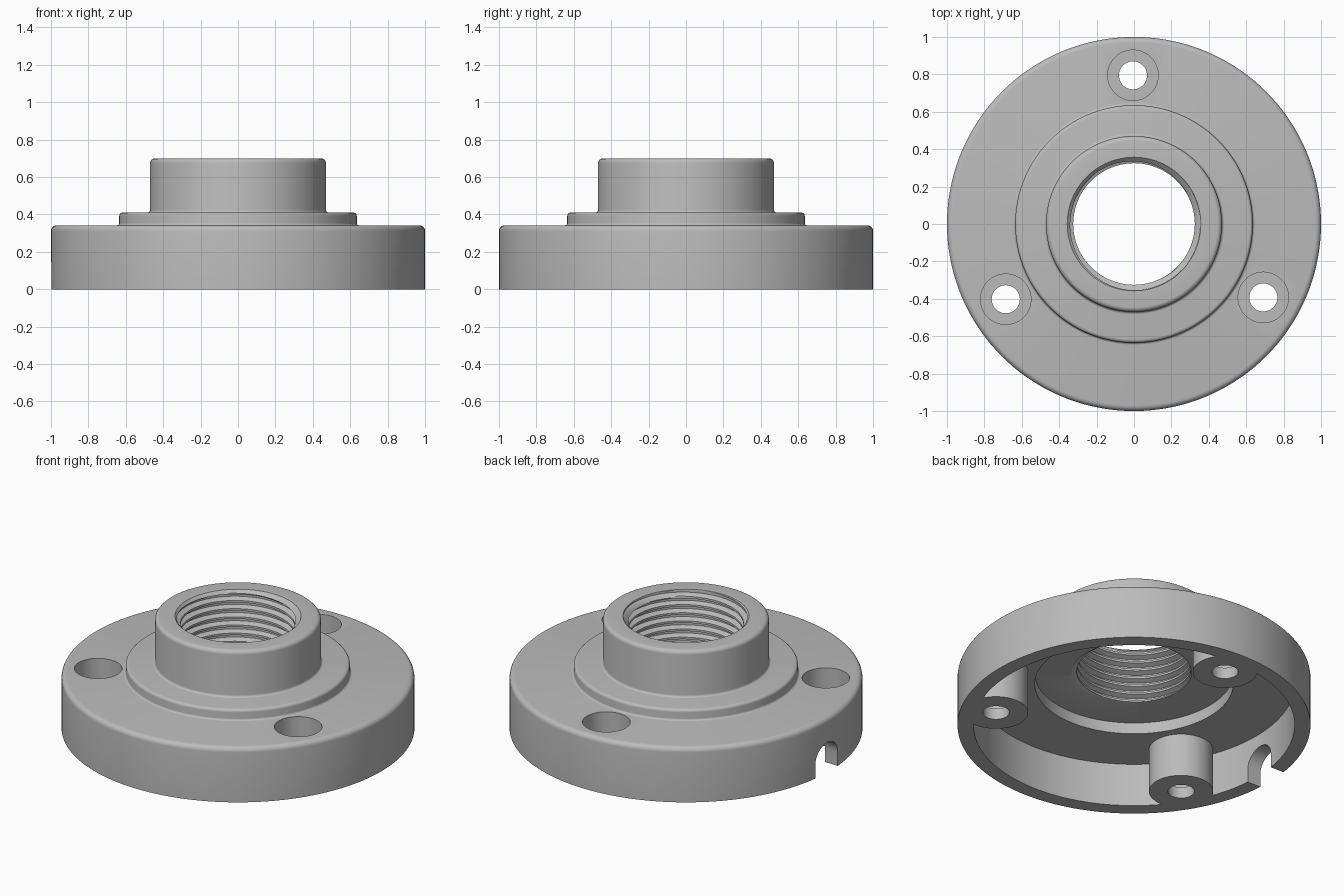
import bpy, bmesh, math
from math import sin, cos, pi
from mathutils import Vector, Matrix

if "Cube" in bpy.data.objects:
    bpy.data.objects.remove(bpy.data.objects["Cube"])

SEG = 144                      # divisions around the axis
BORE_LOW, BORE_TOP = 0.34, 0.70
MINOR, MAJOR, PITCH, STEPS = 0.325, 0.355, 0.051, 8
HOLE_RING = 0.795
HOLE_ANGLES = [math.radians(90.4 + 120 * i) for i in range(3)]

metal = bpy.data.materials.new("grey metal")
metal.use_nodes = True
grey = (0.5, 0.5, 0.5, 1)
metal.diffuse_color = grey
metal.node_tree.nodes["Principled BSDF"].inputs["Base Color"].default_value = grey


def make_object(name, bm):
    bmesh.ops.recalc_face_normals(bm, faces=bm.faces)
    mesh = bpy.data.meshes.new(name)
    bm.to_mesh(mesh)
    bm.free()
    mesh.materials.append(metal)
    obj = bpy.data.objects.new(name, mesh)
    bpy.context.collection.objects.link(obj)
    return obj


def rounded(corners, steps=5):
    """Turn (radius, height, fillet) corners into a profile with arcs."""
    out = []
    for i, (r, z, f) in enumerate(corners):
        p = Vector((r, z))
        if not f:
            out.append(p)
            continue
        a = (Vector(corners[i - 1][:2]) - p).normalized() * f
        b = (Vector(corners[i + 1][:2]) - p).normalized() * f
        for k in range(steps + 1):
            t = k / steps * pi / 2
            out.append(p + a * (1 - sin(t)) + b * (1 - cos(t)))
    return out


def thread_radius(z, turn):
    """Helical V thread with a chamfered mouth."""
    wave = abs(2 * ((z / PITCH - turn) % 1) - 1)
    depth = min(max((wave - 0.25) / 0.5, 0), 1)
    return max(MINOR + (MAJOR - MINOR) * depth, 0.357 - (BORE_TOP - z))


def add_strip(bm, point, rows):
    """Skin a grid; point(row, turn) gives radius and height."""
    grid = []
    for row in range(rows):
        ring = []
        for c in range(SEG + 1):
            r, z = point(row, c / SEG)
            a = 2 * pi * c / SEG
            ring.append(bm.verts.new((r * cos(a), r * sin(a), z)))
        grid.append(ring)
    for low, high in zip(grid, grid[1:]):
        for c in range(SEG):
            bm.faces.new((low[c], low[c + 1], high[c + 1], high[c]))


def thread_point(row, turn):
    z = BORE_LOW + PITCH * (row / STEPS - 1.5 + turn)
    z = min(max(z, BORE_LOW), BORE_TOP)
    # phase is measured from the bottom of the bore
    return thread_radius(z, turn + BORE_LOW / PITCH), z


# Flange body: stepped shell with a hollow underside
profile = rounded([
    (0.5625, 0.34, 0), (0.5625, 0.27, 0), (0.91, 0.27, 0), (0.91, 0, 0),
    (1, 0, 0), (1, 0.342, 0.03), (0.635, 0.342, 0.012), (0.635, 0.41, 0.018),
    (0.47, 0.41, 0.014), (0.47, 0.70, 0.025), (0.357, 0.70, 0)])


def shell_point(row, turn):
    if row == 0:
        return thread_radius(BORE_LOW, turn + BORE_LOW / PITCH), BORE_LOW
    return profile[row - 1]


bm = bmesh.new()
add_strip(bm, shell_point, len(profile) + 1)
turns = math.ceil((BORE_TOP - BORE_LOW) / PITCH) + 3
add_strip(bm, thread_point, turns * STEPS)
bmesh.ops.remove_doubles(bm, verts=bm.verts, dist=1e-5)
bmesh.ops.dissolve_degenerate(bm, edges=bm.edges, dist=1e-6)
flange = make_object("threaded_flange", bm)


def cylinder(name, angle, radius, low, high):
    bm = bmesh.new()
    bmesh.ops.create_cone(bm, cap_ends=True, segments=64, radius1=radius,
                          radius2=radius, depth=high - low)
    centre = (HOLE_RING * cos(angle), HOLE_RING * sin(angle), (low + high) / 2)
    bmesh.ops.translate(bm, verts=bm.verts, vec=centre)
    return make_object(name, bm)


def combine(tool, operation):
    """Apply a boolean to the flange and discard the tool."""
    mod = flange.modifiers.new(tool.name, "BOOLEAN")
    mod.operation, mod.solver, mod.object = operation, "EXACT", tool
    bpy.context.view_layer.objects.active = flange
    bpy.ops.object.modifier_apply(modifier=mod.name)
    bpy.data.objects.remove(tool)


# Screw posts with counterbored holes
for angle in HOLE_ANGLES:
    combine(cylinder("screw_post", angle, 0.182, 0, 0.30), "UNION")
    combine(cylinder("counterbore", angle, 0.135, 0.07, 0.5), "DIFFERENCE")
    combine(cylinder("screw_hole", angle, 0.075, -0.1, 0.2), "DIFFERENCE")

# Arched cable notch through the side wall
bm = bmesh.new()
half, spring = 0.106, 0.082
arch = [(half, -0.1)] + [(half * cos(pi * k / 24), spring + half * sin(pi * k / 24))
                         for k in range(25)] + [(-half, -0.1)]
face = bm.faces.new([bm.verts.new((0.8, y, z)) for y, z in arch])
push = bmesh.ops.extrude_face_region(bm, geom=[face], use_keep_orig=True)
bmesh.ops.translate(bm, vec=(0.3, 0, 0),
                    verts=[v for v in push["geom"] if isinstance(v, bmesh.types.BMVert)])
bmesh.ops.rotate(bm, verts=bm.verts, matrix=Matrix.Rotation(math.radians(178.2), 3, "Z"))
combine(make_object("cable_notch", bm), "DIFFERENCE")

# Smooth curved walls, crisp edges
bpy.ops.object.select_all(action="DESELECT")
flange.select_set(True)
bpy.context.view_layer.objects.active = flange
bpy.ops.object.shade_smooth_by_angle(angle=math.radians(30))
